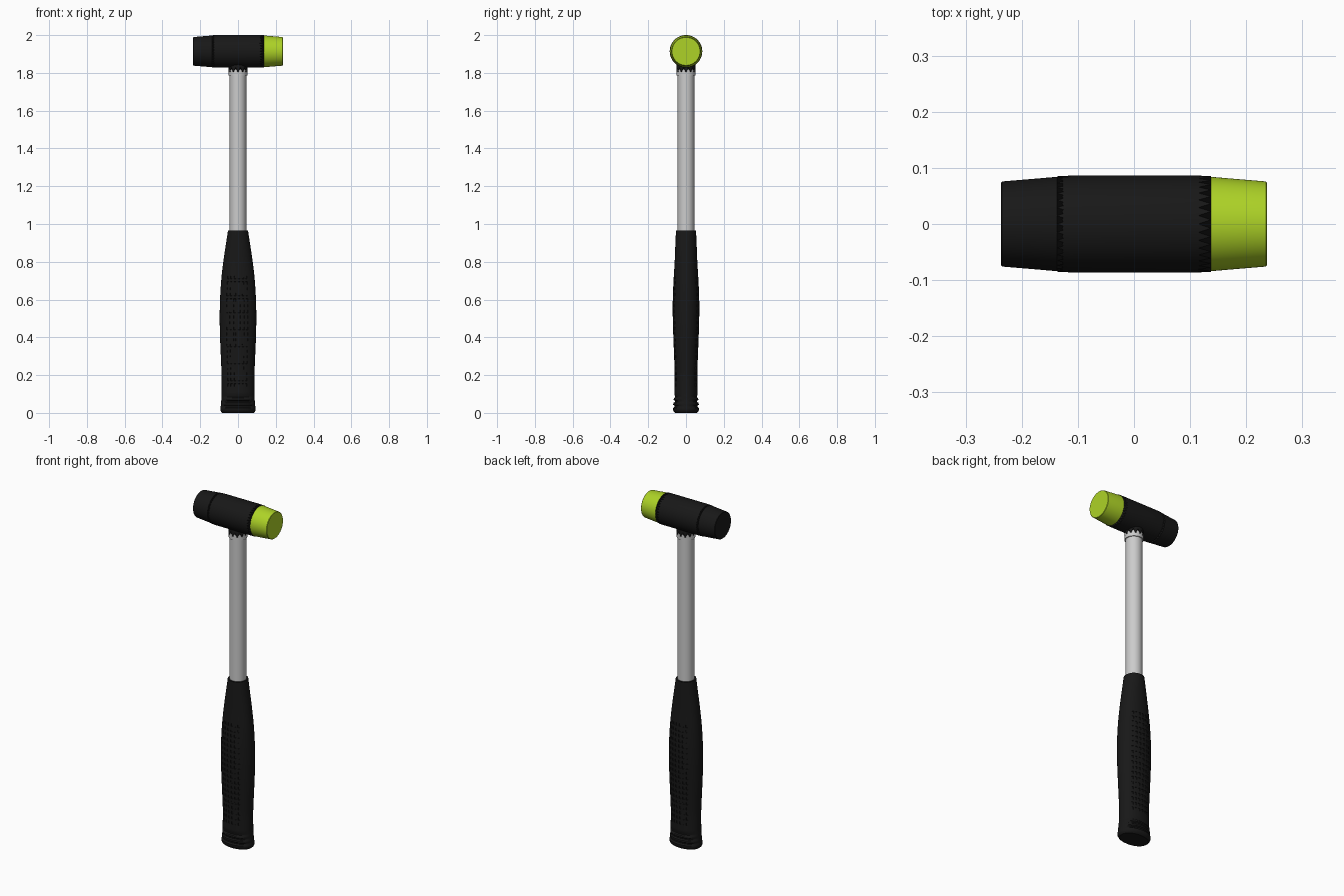
import bpy, bmesh, math
from mathutils import Matrix, Vector

if "Cube" in bpy.data.objects:
    bpy.data.objects.remove(bpy.data.objects["Cube"])

HEAD_Z = 1.914


def material(name, color):
    m = bpy.data.materials.new(name)
    m.diffuse_color = (*color, 1)
    m.use_nodes = True
    m.node_tree.nodes["Principled BSDF"].inputs["Base Color"].default_value = m.diffuse_color
    return m


BLACK = material("black_rubber", (0.009, 0.009, 0.009))
LIME = material("lime_plastic", (0.42, 0.65, 0.02))


def loft(name, rings, segs, mat=None, power=2.0, matrix=Matrix(), detail=None, angle=35):
    """Skin rings of (z, rx, ry, tooth); tooth shifts every other vertex along z."""
    bm = bmesh.new()
    loops = []
    for z, rx, ry, tooth in rings:
        loop = []
        for i in range(segs):
            a = 2 * math.pi * i / segs
            c, s = math.cos(a), math.sin(a)
            x = math.copysign(abs(c) ** (2 / power), c) * rx
            y = math.copysign(abs(s) ** (2 / power), s) * ry
            loop.append(bm.verts.new((x, y, z + tooth * (i % 2))))
        loops.append(loop)
    for lo, hi in zip(loops, loops[1:]):
        for i in range(segs):
            j = (i + 1) % segs
            bm.faces.new((lo[i], lo[j], hi[j], hi[i]))
    bm.faces.new(loops[0][::-1])
    bm.faces.new(loops[-1])
    bm.normal_update()
    if detail:
        detail(bm)
    bm.transform(matrix)
    bmesh.ops.recalc_face_normals(bm, faces=bm.faces)
    mesh = bpy.data.meshes.new(name)
    bm.to_mesh(mesh)
    bm.free()
    ob = bpy.data.objects.new(name, mesh)
    bpy.context.collection.objects.link(ob)
    if mat:
        mesh.materials.append(mat)
    bpy.context.view_layer.objects.active = ob
    bpy.ops.object.select_all(action='DESELECT')
    ob.select_set(True)
    bpy.ops.object.shade_smooth_by_angle(angle=math.radians(angle))
    return ob


def smooth_profile(points, z):
    """Catmull-Rom style interpolation of (z, rx, ry) control points."""
    k = max(i for i in range(len(points) - 1) if points[i][0] <= z + 1e-9)
    p = [Vector(points[min(max(k + d, 0), len(points) - 1)]) for d in (-1, 0, 1, 2)]
    h = p[2].x - p[1].x
    t = (z - p[1].x) / h
    m1 = (p[2] - p[0]) * (h / (p[2].x - p[0].x))
    m2 = (p[3] - p[1]) * (h / (p[3].x - p[1].x))
    v = ((2*t**3 - 3*t*t + 1) * p[1] + (t**3 - 2*t*t + t) * m1
         + (3*t*t - 2*t**3) * p[2] + (t**3 - t*t) * m2)
    return (z, v.y, v.z, 0)


# Rubber grip: oval swell, grooved foot, dimpled front and back
foot = [(0, 0.083, 0.056, 0), (0.006, 0.09, 0.064, 0), (0.016, 0.094, 0.069, 0),
        (0.026, 0.093, 0.069, 0), (0.032, 0.092, 0.060, 0), (0.038, 0.091, 0.060, 0),
        (0.043, 0.091, 0.068, 0), (0.053, 0.090, 0.067, 0), (0.058, 0.089, 0.059, 0),
        (0.064, 0.089, 0.059, 0), (0.069, 0.088, 0.066, 0), (0.078, 0.088, 0.064, 0),
        (0.083, 0.088, 0.058, 0), (0.089, 0.088, 0.058, 0)]
swell = [(0.095, 0.087, 0.062), (0.2, 0.087, 0.060), (0.3, 0.091, 0.063),
         (0.4, 0.095, 0.067), (0.5, 0.097, 0.070), (0.6, 0.095, 0.070),
         (0.7, 0.089, 0.066), (0.8, 0.078, 0.060), (0.9, 0.063, 0.056), (0.965, 0.053, 0.053)]
rows = 58
z0, z1 = swell[0][0], swell[-1][0]
body = [smooth_profile(swell, z0 + (z1 - z0) * i / rows) for i in range(rows + 1)]
GRIP_SEGS = 56


def dimples(bm):
    bm.faces.ensure_lookup_table()
    picked = []
    for r in range(len(foot) + 3, len(foot) + 43, 2):
        for c in range(GRIP_SEGS // 4 - 5, GRIP_SEGS // 4 + 6, 2):
            for side in (0, GRIP_SEGS // 2):
                picked.append(bm.faces[r * GRIP_SEGS + c - 1 + side])
    bmesh.ops.inset_individual(bm, faces=picked, thickness=0.001, depth=-0.003)


loft("grip", foot + body, GRIP_SEGS, BLACK, 2.1, detail=dimples)

# Steel shaft and ferrule
loft("shaft", [(0.9, 0.044, 0.044, 0), (1.86, 0.044, 0.044, 0)], 48)
loft("ferrule", [(1.785, 0.049, 0.049, 0), (1.86, 0.049, 0.049, 0)], 48)

# Short neck with a toothed lower edge gripping the ferrule
loft("head_neck", [(1.805, 0.0496, 0.0496, 0.025), (1.835, 0.0496, 0.0496, 0),
                   (1.87, 0.0496, 0.0496, 0)], 24, BLACK)

# Head lies along x: barrel with toothed rims, and a tapered tip at each end
along_x = Matrix.Translation((0, 0, HEAD_Z)) @ Matrix.Rotation(math.pi / 2, 4, 'Y')
loft("head_barrel", [(-0.137, 0.0850, 0.0850, 0.022), (-0.114, 0.0862, 0.0862, 0),
                     (0.114, 0.0862, 0.0862, 0), (0.115, 0.0858, 0.0858, 0.022)],
     72, BLACK, matrix=along_x)
tip = [(0.10, 0.0855, 0.0855, 0), (0.12, 0.0855, 0.0855, 0),
       (0.235, 0.0758, 0.0758, 0), (0.237, 0.074, 0.074, 0)]
loft("striking_tip_right", tip, 72, LIME, matrix=along_x)
loft("striking_tip_left", [(-z, a, b, t) for z, a, b, t in tip], 72, BLACK, matrix=along_x)
